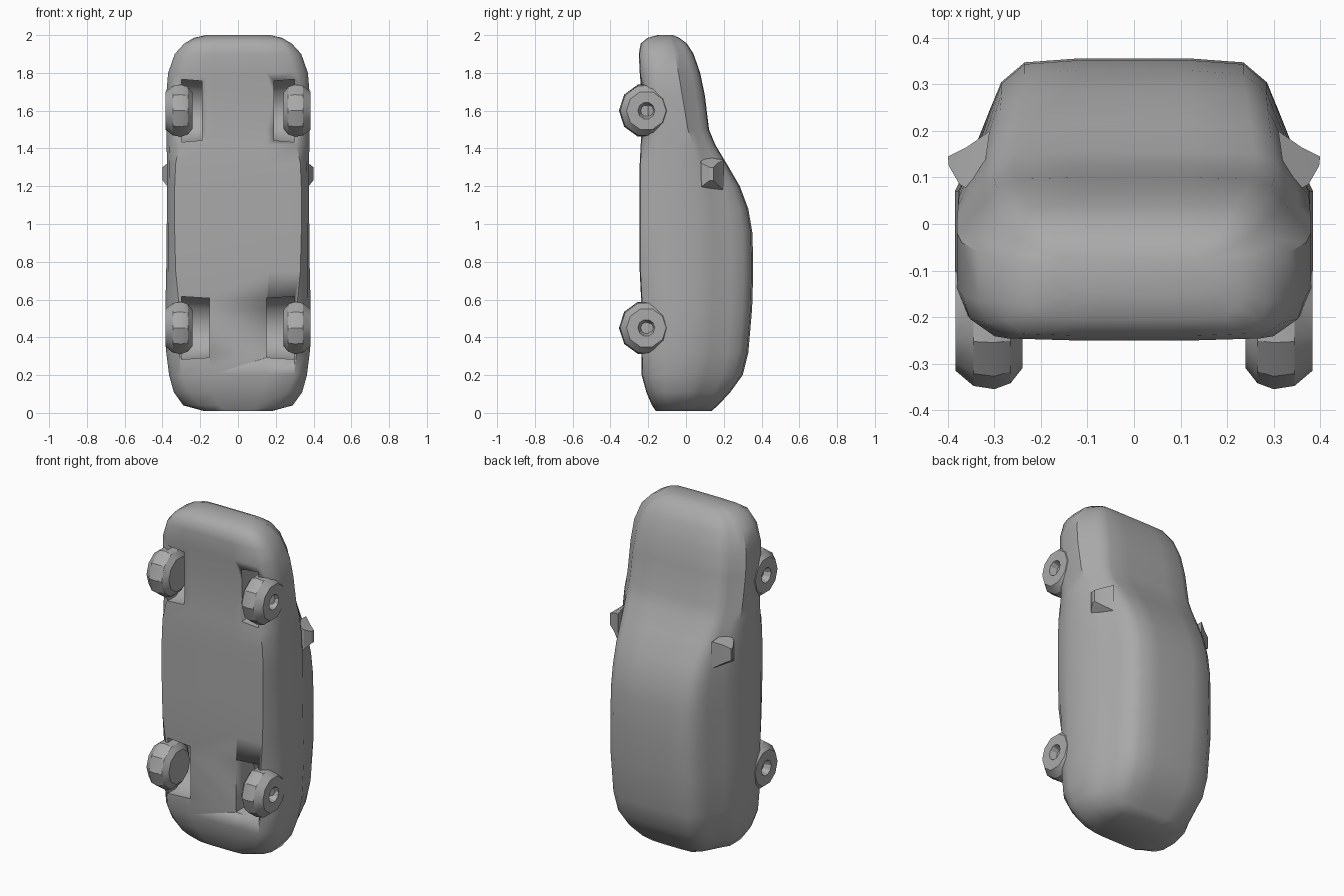
import bpy, bmesh, math
from mathutils import Vector

grey = bpy.data.materials.new("body grey")
grey.diffuse_color = (0.4, 0.4, 0.4, 1)


def make_object(name, bm, angle=40):
    bmesh.ops.recalc_face_normals(bm, faces=bm.faces)
    mesh = bpy.data.meshes.new(name)
    bm.to_mesh(mesh)
    bm.free()
    mesh.materials.append(grey)
    ob = bpy.data.objects.new(name, mesh)
    bpy.context.collection.objects.link(ob)
    bpy.context.view_layer.objects.active = ob
    ob.select_set(True)
    bpy.ops.object.shade_smooth_by_angle(angle=math.radians(angle))
    ob.select_set(False)
    return ob


def loft(rings):
    """Skin closed rings of points and cap both ends."""
    bm = bmesh.new()
    loops = [[bm.verts.new(p) for p in ring] for ring in rings]
    n = len(loops[0])
    for a, b in zip(loops, loops[1:]):
        for i in range(n):
            j = (i + 1) % n
            bm.faces.new((a[i], a[j], b[j], b[i]))
    bm.faces.new(loops[0])
    bm.faces.new(loops[-1])
    return bm


# Body stations: z, underside y, belt y, top y, floor, side and top half widths
stations = [
    (0.01, -0.16, 0.00, 0.135, 0.14, 0.18, 0.13),
    (0.04, -0.18, 0.00, 0.17, 0.20, 0.29, 0.17),
    (0.11, -0.21, 0.02, 0.235, 0.26, 0.34, 0.20),
    (0.20, -0.235, 0.04, 0.300, 0.30, 0.365, 0.22),
    (0.32, -0.235, 0.06, 0.330, 0.31, 0.38, 0.23),
    (0.55, -0.235, 0.07, 0.350, 0.31, 0.385, 0.235),
    (0.75, -0.245, 0.07, 0.356, 0.33, 0.38, 0.235),
    (0.95, -0.245, 0.07, 0.352, 0.335, 0.378, 0.235),
    (1.08, -0.245, 0.07, 0.330, 0.335, 0.376, 0.235),
    (1.20, -0.245, 0.07, 0.285, 0.335, 0.376, 0.24),
    (1.32, -0.245, 0.06, 0.215, 0.33, 0.376, 0.25),
    (1.42, -0.240, 0.04, 0.155, 0.31, 0.378, 0.26),
    (1.50, -0.235, 0.01, 0.122, 0.30, 0.380, 0.26),
    (1.68, -0.235, -0.02, 0.100, 0.30, 0.380, 0.25),
    (1.80, -0.245, -0.04, 0.075, 0.30, 0.370, 0.24),
    (1.90, -0.250, -0.06, 0.040, 0.27, 0.335, 0.22),
    (1.955, -0.240, -0.08, 0.005, 0.24, 0.285, 0.20),
    (1.985, -0.205, -0.08, -0.035, 0.19, 0.235, 0.17),
    (2.00, -0.15, -0.08, -0.07, 0.13, 0.17, 0.12),
]


def body_ring(z, yb, belt, yt, wb, w, wt):
    rise = yt - belt
    half = [(wb * 0.5, yb), (wb, yb + 0.004), (wb + (w - wb) * 0.75, yb + (belt - yb) * 0.2),
            (w, yb + (belt - yb) * 0.45), (w, belt),
            (w + (wt - w) * 0.22, belt + rise * 0.25),
            (w + (wt - w) * 0.48, belt + rise * 0.6),
            (w + (wt - w) * 0.65, belt + rise * 0.82),
            (wt, yt - rise * 0.03), (wt * 0.5, yt)]
    return [(x, y, z) for x, y in half] + [(-x, y, z) for x, y in reversed(half)]


body = make_object("body", loft([body_ring(*s) for s in stations]))


def wheel_ring(x, r, side, y, z, n=10):
    return [(side * x, y + r * math.cos(math.tau * i / n), z + r * math.sin(math.tau * i / n))
            for i in range(n)]


for side, label in ((-1, "left"), (1, "right")):
    for z, where in ((0.45, "rear"), (1.60, "front")):
        # Wheel well hollowed out of the underside
        wall = 0.15 if where == "rear" else 0.19
        well = make_object(f"{where}_{label}_well_cutter",
                           loft([wheel_ring(wall, 0.165, side, -0.21, z),
                                 wheel_ring(0.30, 0.175, side, -0.21, z)]))
        well.hide_render = True
        well.hide_viewport = True
        cut = body.modifiers.new(f"{where}_{label}_well", 'BOOLEAN')
        cut.operation = 'DIFFERENCE'
        cut.solver = 'EXACT'
        cut.object = well

        # Bevelled wheel with a sunken hub
        rings = [(0.24, 0.10), (0.265, 0.132), (0.30, 0.145), (0.345, 0.138),
                 (0.384, 0.105), (0.384, 0.045), (0.345, 0.03)]
        make_object(f"{where}_{label}_wheel",
                    loft([wheel_ring(x, r, side, -0.21, z) for x, r in rings]), 30)

    # Wing mirror: a wedge that narrows outwards
    bm = loft([[(side * 0.33, 0.06, 1.17), (side * 0.33, 0.06, 1.36),
                (side * 0.31, 0.20, 1.34), (side * 0.31, 0.20, 1.18)],
               [(side * 0.375, 0.085, 1.20), (side * 0.375, 0.085, 1.32),
                (side * 0.36, 0.165, 1.32), (side * 0.36, 0.165, 1.21)],
               [(side * 0.398, 0.125, 1.23), (side * 0.398, 0.125, 1.30),
                (side * 0.40, 0.145, 1.30), (side * 0.40, 0.145, 1.23)]])
    make_object(f"{label}_mirror", bm, 20)
